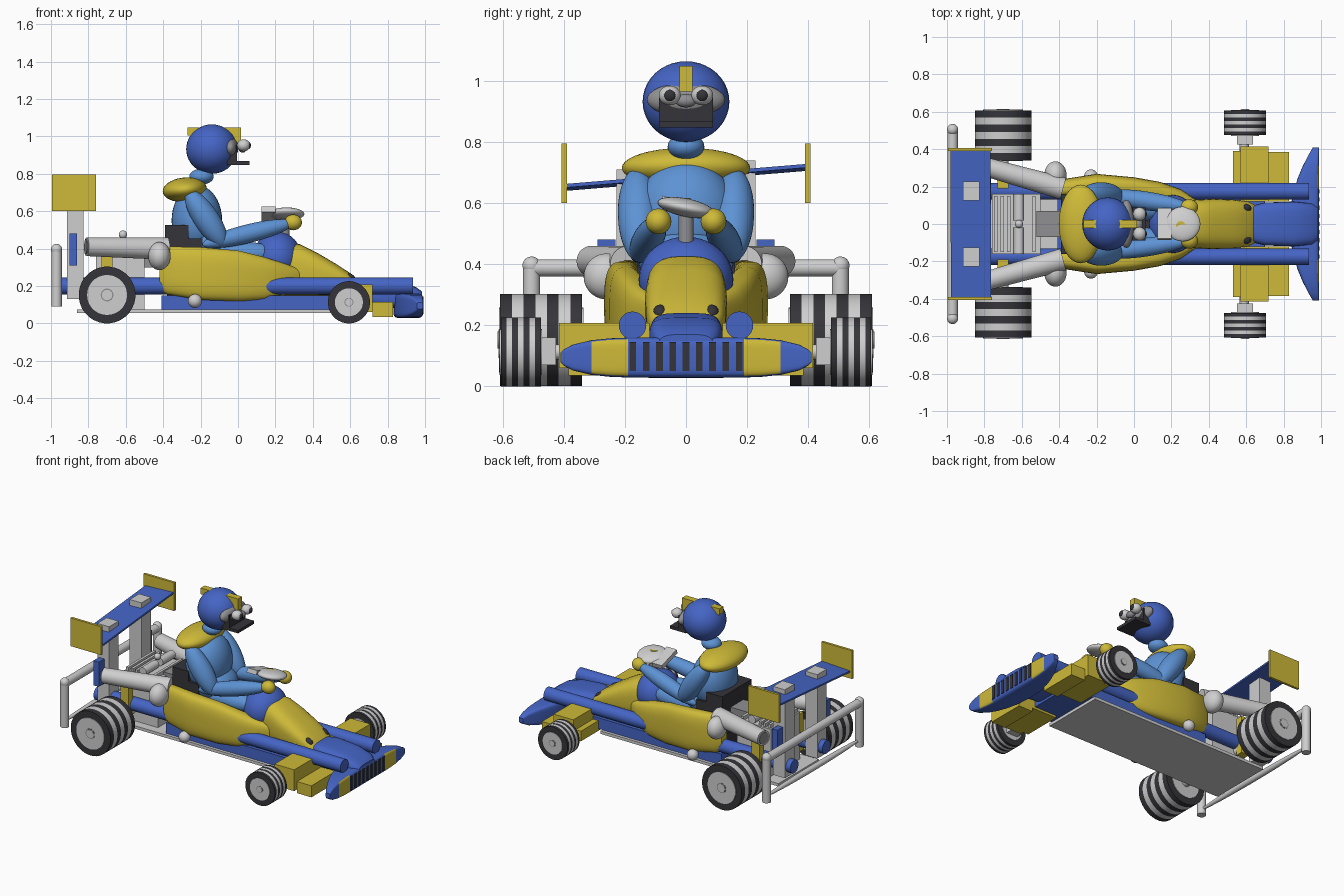
import bpy, bmesh, math
from mathutils import Vector, Matrix

if "Cube" in bpy.data.objects:
    bpy.data.objects.remove(bpy.data.objects["Cube"])


def material(name, r, g, b):
    m = bpy.data.materials.new(name)
    m.use_nodes = True
    m.diffuse_color = (r, g, b, 1)
    m.node_tree.nodes["Principled BSDF"].inputs["Base Color"].default_value = (r, g, b, 1)
    return m


BLUE = material("royal blue", 0.06, 0.13, 0.56)
SKY = material("sky blue", 0.11, 0.29, 0.66)
YELLOW = material("yellow", 0.62, 0.49, 0.04)
LIGHT = material("light grey", 0.62, 0.62, 0.62)
MID = material("mid grey", 0.28, 0.28, 0.29)
DARK = material("charcoal", 0.035, 0.035, 0.042)


def finish(bm, name, mats, smooth=True):
    bmesh.ops.recalc_face_normals(bm, faces=bm.faces)
    me = bpy.data.meshes.new(name)
    bm.to_mesh(me)
    bm.free()
    ob = bpy.data.objects.new(name, me)
    bpy.context.collection.objects.link(ob)
    for m in mats if isinstance(mats, list) else [mats]:
        me.materials.append(m)
    if smooth:
        bpy.ops.object.select_all(action='DESELECT')
        ob.select_set(True)
        bpy.context.view_layer.objects.active = ob
        bpy.ops.object.shade_smooth_by_angle(angle=math.radians(40))
    return ob


def box(name, mat, lo, hi, rot=(0, 0, 0)):
    lo, hi = Vector(lo), Vector(hi)
    bm = bmesh.new()
    bmesh.ops.create_cube(bm, size=1, matrix=Matrix.Diagonal((*(hi - lo), 1)))
    ob = finish(bm, name, mat, False)
    ob.location, ob.rotation_euler = (lo + hi) / 2, rot
    return ob


def ball(name, mat, loc, radii, rot=(0, 0, 0)):
    bm = bmesh.new()
    bmesh.ops.create_uvsphere(bm, u_segments=32, v_segments=20, radius=1,
                              matrix=Matrix.Diagonal((*radii, 1)))
    ob = finish(bm, name, mat)
    ob.location, ob.rotation_euler = loc, rot
    return ob


def limb(name, mat, a, b, r):
    """Ellipsoid stretched between two points."""
    a, b = Vector(a), Vector(b)
    return ball(name, mat, (a + b) / 2, (r, r, (b - a).length / 2),
                (b - a).to_track_quat('Z', 'Y').to_euler())


def tube(name, mat, a, b, r, r2=None):
    a, b = Vector(a), Vector(b)
    bm = bmesh.new()
    bmesh.ops.create_cone(bm, cap_ends=True, segments=28, radius1=r,
                          radius2=r if r2 is None else r2, depth=(b - a).length)
    ob = finish(bm, name, mat)
    ob.location = (a + b) / 2
    ob.rotation_euler = (b - a).to_track_quat('Z', 'Y').to_euler()
    return ob


def loft(name, mats, axis, sections, power=2.0, n=32, rule=None):
    """Skin rounded sections (t, u0, u1, v0, v1) placed along x or y."""
    bm = bmesh.new()
    rings = []
    for t, u0, u1, v0, v1 in sections:
        ring = []
        for i in range(n):
            a = math.tau * (i + 0.5) / n
            c, s = [math.copysign(abs(k) ** (2 / power), k) for k in (math.cos(a), math.sin(a))]
            u, v = (u0 + u1 + c * (u1 - u0)) / 2, (v0 + v1 + s * (v1 - v0)) / 2
            ring.append(bm.verts.new((t, u, v) if axis == 'x' else (u, t, v)))
        rings.append(ring)
    for p, q in zip(rings, rings[1:]):
        for i in range(n):
            j = (i + 1) % n
            bm.faces.new((p[i], p[j], q[j], q[i]))
    bm.faces.new(rings[0])
    bm.faces.new(rings[-1])
    if rule:
        bmesh.ops.recalc_face_normals(bm, faces=bm.faces)
        for f in bm.faces:
            f.material_index = rule(f)
    return finish(bm, name, mats)


def wheel(name, x, y0, y1, r, hub, s):
    # tyre with pale painted bands, then hub discs and axle cap
    count, w = 7, y1 - y0
    ys = [y0 + w * i / count for i in range(count + 1)]
    sec = [(y0, -0.94, 0.94)] + [(y, -1, 1) for y in ys] + [(y1, -0.94, 0.94)]
    band = lambda f: int(abs(f.normal.y) < 0.3 and
                         int((abs(f.calc_center_median().y) - y0) / w * count) % 2)
    loft(name + "_tyre", [DARK, LIGHT], 'y',
         [(s * y, x + a * r, x + b * r, r + a * r, r + b * r) for y, a, b in sec], rule=band)
    tube(name + "_rim", LIGHT, (x, s * (y0 - .004), r), (x, s * (y1 + .004), r), hub)
    tube(name + "_cap", MID, (x, s * y1, r), (x, s * (y1 + .006), r), hub * .32)
    tube(name + "_nut", LIGHT, (x, s * y1, r), (x, s * (y1 + .008), r), hub * .26)


# Chassis
box("floor_plate", LIGHT, (-.86, -.22, .055), (.5, .22, .075))
box("lower_body", BLUE, (-.41, -.2, .075), (.7, .2, .15))
box("cockpit_floor", DARK, (-.38, -.17, .15), (.15, .17, .3))
tube("rear_axle", LIGHT, (-.7, -.36, .15), (-.7, .36, .15), .03)
tube("front_axle", LIGHT, (.59, -.5, .113), (.59, .5, .113), .025)

# Nose and cowl
loft("nose_cone", YELLOW, 'x', [
    (.24, -.12, .12, .15, .43), (.33, -.13, .13, .15, .425), (.42, -.135, .135, .15, .38),
    (.53, -.13, .13, .15, .315), (.61, -.12, .12, .15, .262), (.65, -.1, .1, .15, .22)], 3)
ball("dash_cowl", BLUE, (.21, 0, .35), (.13, .155, .14))
loft("nose_tip", BLUE, 'x', [
    (.64, -.1, .1, .1, .235), (.7, -.115, .115, .09, .24), (.85, -.12, .12, .08, .225),
    (.95, -.11, .11, .07, .195), (.985, -.09, .09, .06, .17)], 4)

# Front bumper with yellow panels and dark slots
steps = [-.41, -.4, -.37, -.31, -.25, -.19, -.1, 0, .1, .19, .25, .31, .37, .4, .41]
bump = []
for y in steps:
    k = (abs(y) / .415) ** 2
    d = .065 * math.sqrt(max(0, 1 - k ** 2.2))
    bump.append((y, .83 + .13 * k, .99, .093 - d, .096 + d))
loft("front_bumper", [BLUE, YELLOW], 'y', bump, 6,
     rule=lambda f: int(f.normal.x > .6 and .19 < abs(f.calc_center_median().y) < .31))
for i in range(9):
    y = (i - 4) * .0435
    box("bumper_slot", DARK, (.985, y - .011, .05), (.993, y + .011, .145))

for s in (-1, 1):
    def sbox(name, mat, x0, x1, y0, y1, z0, z1):
        return box(name, mat, (x0, min(s * y0, s * y1), z0), (x1, max(s * y0, s * y1), z1))

    # Wheels, side rails and front pods
    wheel("rear_wheel", -.7, .34, .608, .152, .107, s)
    wheel("front_wheel", .593, .475, .606, .113, .075, s)
    tube("side_rail", BLUE, (-.95, s * .175, .2), (.935, s * .175, .2), .045)
    sbox("front_pod", YELLOW, .57, .72, .12, .415, .06, .207)
    sbox("front_pod_step", YELLOW, .72, .83, .12, .385, .035, .115)
    sbox("front_pod_back", YELLOW, .53, .57, .12, .39, .06, .13)
    sbox("front_hub_block", LIGHT, .55, .635, .425, .475, .07, .16)
    ball("nose_vent", DARK, (.6, s * .085, .245), (.03, .022, .02), (0, .5, 0))

    # Curved side body
    pod = [(-.42, .15, .215, .18, .4), (-.38, .14, .24, .155, .412), (-.2, .15, .268, .125, .408),
           (0, .14, .25, .118, .39), (.14, .11, .225, .125, .355), (.25, .08, .185, .15, .32),
           (.33, .06, .13, .2, .29)]
    loft("side_body", YELLOW, 'x',
         [(x, s * a, s * b, c, d) for x, a, b, c, d in pod], 3)
    ball("side_knob", LIGHT, (-.23, s * .255, .12), (.037, .037, .037))

    # Rear exhaust, wing supports and bumper uprights
    tube("exhaust", LIGHT, (-.38, s * .19, .4), (-.81, s * .31, .41), .06, .05)
    ball("exhaust_elbow", LIGHT, (-.42, s * .26, .36), (.06, .075, .075))
    tube("exhaust_tip", MID, (-.81, s * .31, .41), (-.815, s * .311, .41), .04)
    sbox("wing_post", LIGHT, -.915, -.825, .125, .228, .13, .725 + s * .015)
    sbox("rear_bracket", BLUE, -.9, -.86, .23, .29, .31, .48)
    sbox("rear_strut", YELLOW, -.73, -.67, .19, .24, .1, .36)
    sbox("wing_end_plate", YELLOW, -.995, -.76, .39, .407, .6, .795)
    tube("bumper_upright", LIGHT, (-.97, s * .505, .09), (-.97, s * .505, .4), .028)
    ball("bumper_corner", LIGHT, (-.97, s * .505, .395), (.03, .03, .03))

    # Driver arms, legs and gloves
    limb("upper_arm", SKY, (-.27, s * .16, .71), (-.07, s * .15, .41), .068)
    limb("forearm", SKY, (-.19, s * .16, .42), (.3, s * .09, .54), .05)
    limb("leg", SKY, (-.2, s * .08, .36), (.2, s * .08, .38), .065)
    ball("glove", YELLOW, (.295, s * .09, .54), (.047, .042, .042))

    # Eyes
    ball("eye", LIGHT, (.03, s * .053, .952), (.035, .036, .032))
    ball("pupil", DARK, (.057, s * .053, .952), (.012, .019, .019))

# Rear bumper bars and wing
tube("bumper_top_bar", LIGHT, (-.97, -.505, .388), (-.97, .505, .388), .028)
limb("bumper_low_bar", LIGHT, (-.97, -.53, .13), (-.97, .53, .13), .02)
box("rear_wing", BLUE, (-.98, -.395, .678), (-.765, .395, .69), (.083, -.05, 0))

# Engine
box("engine_block", LIGHT, (-.76, -.16, .075), (-.5, .16, .4))
box("engine_intake", MID, (-.52, -.07, .3), (-.39, .07, .42))
for x in (-.74, -.705, -.67, -.535):
    box("engine_fin", LIGHT, (x - .009, -.15, .4), (x + .009, .15, .425))
for s in (-1, 1):
    tube("engine_cylinder", LIGHT, (-.615, s * .02, .43), (-.615, s * .16, .43), .028)
ball("engine_cap", LIGHT, (-.615, 0, .475), (.022, .022, .022))

# Seat
box("seat_back", DARK, (-.39, -.16, .25), (-.265, .16, .525))
box("seat_side", DARK, (-.27, -.16, .25), (-.19, .16, .455))

# Driver body and steering
ball("torso", SKY, (-.22, 0, .55), (.135, .17, .19))
ball("hips", SKY, (-.17, 0, .42), (.13, .16, .1))
ball("shoulder_collar", YELLOW, (-.285, 0, .715), (.118, .21, .065), (0, -.1, 0))
ball("neck", SKY, (-.195, 0, .785), (.065, .06, .042))
ball("steering_disc", LIGHT, (.26, 0, .585), (.095, .095, .03), (-.2, 0, 0))
box("steering_pad", LIGHT, (.125, -.085, .57), (.2, .085, .6), (-.3, 0, 0))
tube("steering_badge", YELLOW, (.25, -.01, .608), (.25, -.01, .616), .025)
tube("steering_column", MID, (.25, 0, .45), (.25, 0, .57), .025)

# Helmet and face
ball("helmet", BLUE, (-.14, 0, .932), (.137, .142, .132))
box("helmet_crest", YELLOW, (-.27, -.022, 1.005), (.015, .022, 1.048))
box("crest_front", YELLOW, (-.04, -.022, .965), (.015, .022, 1.01))
ball("goggles", MID, (-.04, 0, .938), (.042, .128, .055))
box("jaw_plate", DARK, (-.06, -.088, .848), (-.005, .088, .955))
box("jaw_lip", DARK, (-.03, -.088, .848), (.062, .088, .868))
limb("beak", MID, (.025, -.035, .935), (.025, .035, .935), .022)
